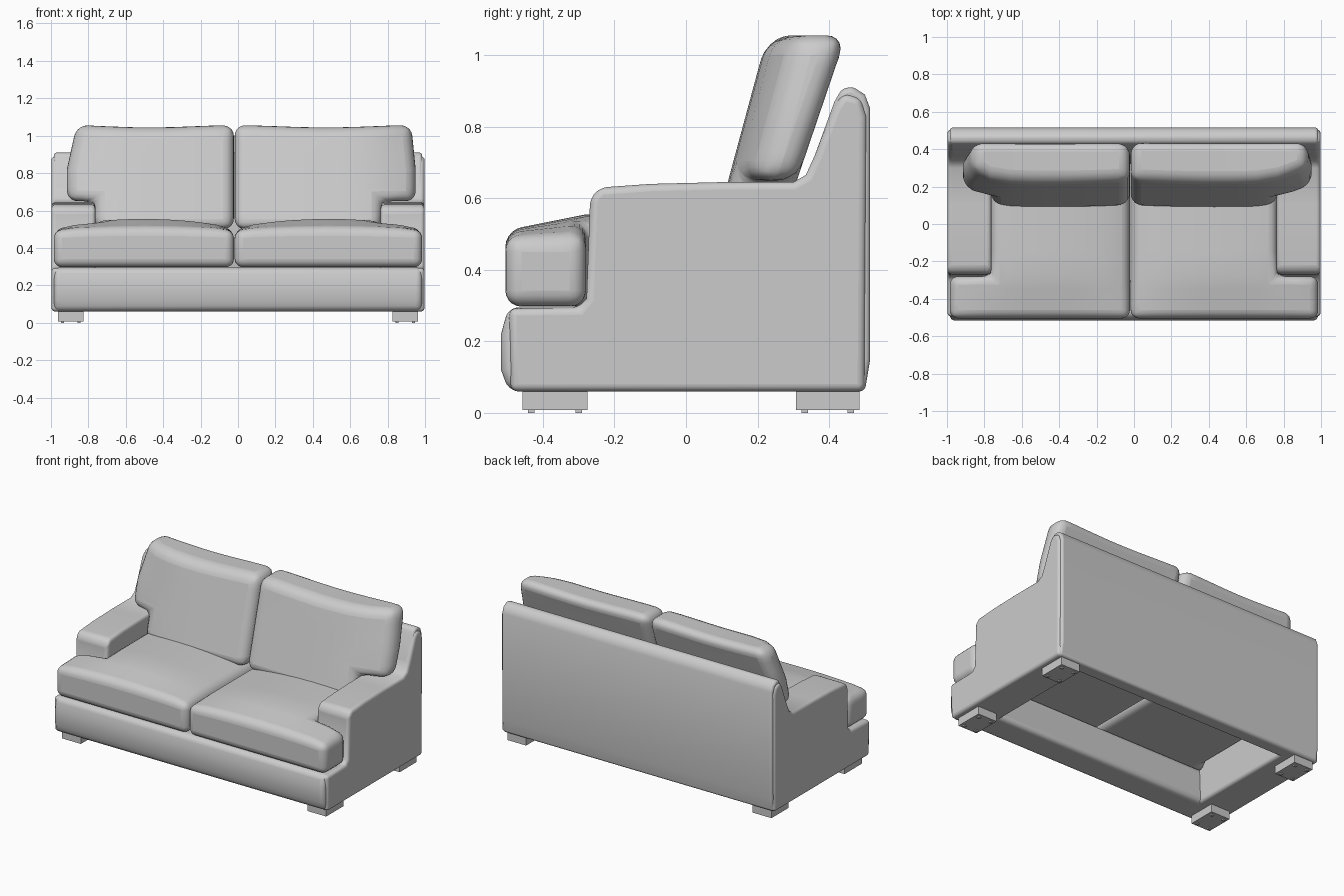
import bpy, bmesh, math

if "Cube" in bpy.data.objects:
    bpy.data.objects.remove(bpy.data.objects["Cube"])

grey = bpy.data.materials.new("grey_upholstery")
grey.diffuse_color = (0.6, 0.6, 0.6, 1)
grey.use_nodes = True
grey.node_tree.nodes["Principled BSDF"].inputs["Base Color"].default_value = grey.diffuse_color


def finish(name, bm, bevel, segments=5):
    """Turn a bmesh into a softly rounded, smooth-shaded object."""
    bmesh.ops.recalc_face_normals(bm, faces=bm.faces)
    mesh = bpy.data.meshes.new(name)
    bm.to_mesh(mesh)
    bm.free()
    obj = bpy.data.objects.new(name, mesh)
    bpy.context.collection.objects.link(obj)
    mesh.materials.append(grey)
    if bevel:
        mod = obj.modifiers.new("rounding", 'BEVEL')
        mod.width, mod.segments = bevel, segments
        mod.limit_method, mod.angle_limit = 'ANGLE', math.radians(40)
    bpy.ops.object.select_all(action='DESELECT')
    obj.select_set(True)
    bpy.context.view_layer.objects.active = obj
    bpy.ops.object.shade_smooth_by_angle(angle=math.radians(40))
    return obj


def extrude_x(name, profile, x0, x1, bevel):
    """Extrude a (y, z) side profile along x."""
    bm = bmesh.new()
    face = bm.faces.new([bm.verts.new((x0, y, z)) for y, z in profile])
    geom = bmesh.ops.extrude_face_region(bm, geom=[face])["geom"]
    for v in geom:
        if isinstance(v, bmesh.types.BMVert):
            v.co.x = x1
    return finish(name, bm, bevel)


def cushion(name, us, vs, keep, place, bevel):
    """Two-sided padded slab on a grid; keep() picks cells, place() shapes it."""
    bm = bmesh.new()
    verts = {}

    def vert(i, j, s):
        if (i, j, s) not in verts:
            verts[i, j, s] = bm.verts.new(place(us[i], vs[j], s))
        return verts[i, j, s]

    cells = {(i, j) for i in range(len(us) - 1) for j in range(len(vs) - 1)
             if keep((us[i] + us[i + 1]) / 2, (vs[j] + vs[j + 1]) / 2)}
    for i, j in cells:
        ring = [(i, j), (i + 1, j), (i + 1, j + 1), (i, j + 1)]
        for s in (0, 1):
            bm.faces.new([vert(a, b, s) for a, b in ring])
        nbrs = [(i, j - 1), (i + 1, j), (i, j + 1), (i - 1, j)]
        for k, n in enumerate(nbrs):
            if n not in cells:
                p, q = ring[k], ring[(k + 1) % 4]
                bm.faces.new([vert(*p, 0), vert(*q, 0), vert(*q, 1), vert(*p, 1)])
    return finish(name, bm, bevel)


def box(name, x0, x1, y0, y1, z0, z1, bevel=0):
    return extrude_x(name, [(y0, z0), (y1, z0), (y1, z1), (y0, z1)], x0, x1, bevel)


# Front rail and back panel
extrude_x("front_rail", [(-0.495, 0.06), (-0.517, 0.12), (-0.517, 0.22), (-0.497, 0.295),
                         (-0.31, 0.295), (-0.30, 0.06)], -0.985, 0.985, 0.03)
extrude_x("back_panel", [(0.41, 0.06), (0.41, 0.3), (0.32, 0.6), (0.36, 0.72), (0.415, 0.87),
                         (0.435, 0.905), (0.465, 0.912), (0.5, 0.89), (0.515, 0.85),
                         (0.515, 0.15), (0.5, 0.06)], -0.985, 0.985, 0.025)

# Arms sweeping up into the back
arm = [(-0.49, 0.06), (-0.495, 0.292), (-0.3, 0.295), (-0.278, 0.32), (-0.268, 0.6),
       (-0.24, 0.63), (-0.1, 0.64), (0.1, 0.645), (0.3, 0.645), (0.335, 0.665),
       (0.36, 0.72), (0.415, 0.86), (0.44, 0.895), (0.49, 0.88), (0.505, 0.83), (0.5, 0.06)]
for side, label in ((-1, "left"), (1, "right")):
    extrude_x(label + "_arm", arm, side * 0.763, side * 0.997, 0.025)

# Seat and back cushions, both stepping around the arms
for side, label, inner, outer in ((-1, "left", 0.022, 0.915), (1, "right", -0.018, 0.95)):
    def seat_shape(x, y, s, side=side, inner=inner):
        u = (x - inner) / (0.985 - inner)
        crown = max(0, math.sin(math.pi * u)) ** 0.6 * min(1, 0.25 + (y + 0.505) / 0.3)
        return (side * x, y, 0.495 + 0.06 * crown if s else 0.297)

    xs = [inner + (0.765 - inner) * k / 8 for k in range(9)] + [0.87, 0.985]
    cushion(label + "_seat_cushion", xs,
            [-0.505, -0.42, -0.35, -0.28, -0.15, 0.0, 0.15, 0.3, 0.405],
            lambda x, y: x < 0.765 or y < -0.28, seat_shape, 0.045)

    def back_shape(x, z, s, side=side, inner=inner, outer=outer):
        t = max(0, (x - 0.6) / 0.3)
        lean = z - 0.65
        bulge = math.sin(math.pi * min(1, max(0, (x - inner) / (outer - inner))))
        if s:
            y = 0.13 + 0.27 * lean + 0.05 * t * t - 0.012 * bulge
        else:
            y = 0.31 + 0.34 * lean
        if z > 1.0:
            z += 0.006 * math.cos(2 * math.pi * (x - inner) / (outer - inner))
        if x > 0.8:
            x -= max(0, z - 0.82) * (0.22 if side < 0 else 0.1)
        return (side * x, y, z)

    xs = [inner + (0.768 - inner) * k / 7 for k in range(8)] + [0.85, outer]
    cushion(label + "_back_cushion", xs, [0.5, 0.57, 0.65, 0.73, 0.82, 0.9, 0.97, 1.05],
            lambda x, z: x < 0.768 or z > 0.65, back_shape, 0.058)

# Block feet with small glides
for side, s_label in ((-1, "left"), (1, "right")):
    for y0, y1, y_label in ((-0.457, -0.275, "front"), (0.307, 0.485, "rear")):
        name = f"{y_label}_{s_label}_foot"
        box(name, side * 0.825, side * 0.963, y0, y1, 0.008, 0.08)
        for x in (0.85, 0.938):
            for y in (y0 + 0.025, y1 - 0.025):
                box(name + "_glide", side * x - 0.009, side * x + 0.009,
                    y - 0.009, y + 0.009, 0, 0.01)
